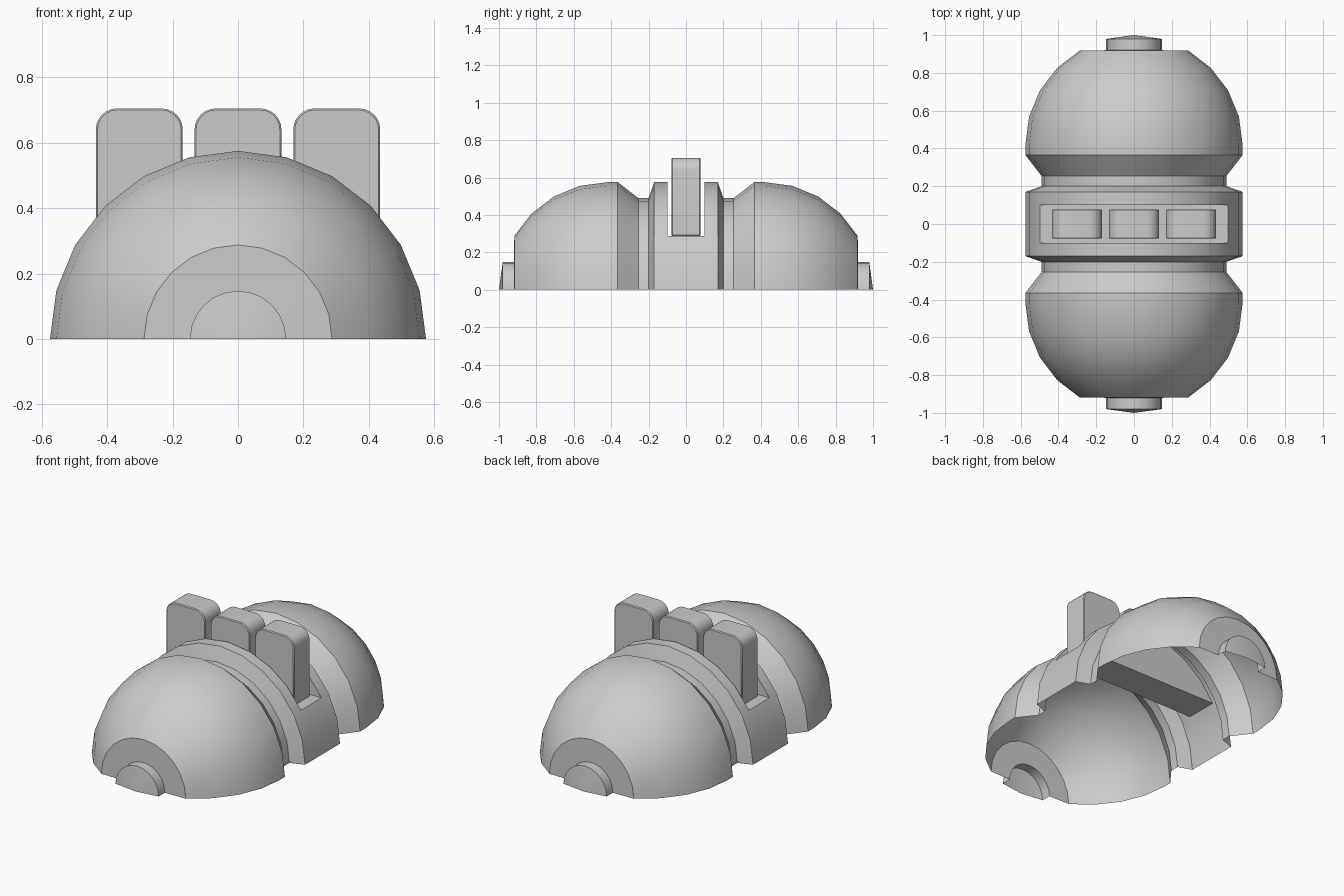
import bpy, bmesh
from math import sin, cos, radians

old = bpy.data.objects.get("Cube")
if old:
    bpy.data.objects.remove(old)

grey = bpy.data.materials.new("light grey")
grey.use_nodes = True
grey.diffuse_color = (0.6, 0.6, 0.6, 1)
grey.node_tree.nodes["Principled BSDF"].inputs["Base Color"].default_value = (0.6, 0.6, 0.6, 1)

RADIUS = 0.575        # dome and band radius
DOME_Y = 0.42         # centre of each rounded end
SLOT_Y = 0.1          # half width of the slot
STEPS = 12            # sides of the half turn
SLOT_FLOOR = RADIUS * sin(radians(30))


def make_object(name, bm):
    mesh = bpy.data.meshes.new(name)
    bm.to_mesh(mesh)
    bm.free()
    mesh.materials.append(grey)
    ob = bpy.data.objects.new(name, mesh)
    bpy.context.collection.objects.link(ob)
    return ob


def smooth(ob):
    bpy.ops.object.select_all(action='DESELECT')
    ob.select_set(True)
    bpy.context.view_layer.objects.active = ob
    bpy.ops.object.shade_smooth_by_angle(angle=radians(28))


# Half profile (y, radius): end knob, rounded end, neck groove, slotted band
half = [(-1, 0), (-0.98, 0.147), (-0.92, 0.147)]
half += [(-DOME_Y - RADIUS * sin(radians(a)), RADIUS * cos(radians(a)))
         for a in range(60, -1, -15)]
half += [(-0.365, RADIUS), (-0.255, 0.49), (-0.2, 0.49), (-0.17, RADIUS), (-SLOT_Y, RADIUS)]
profile = half + [(-y, r) for y, r in reversed(half)]

# Body shell: half turn about the long axis, open underneath
bm = bmesh.new()
rings = []
for y, r in profile:
    angles = [radians(180 * i / STEPS) for i in range(STEPS + 1)]
    rings.append([bm.verts.new((r * cos(a), y, r * sin(a))) for a in angles])
slot_ring = len(half) - 1
first, last = 2, STEPS - 2
for j in range(len(rings) - 1):
    a, b = rings[j], rings[j + 1]
    for i in range(STEPS):
        if j == slot_ring and first <= i < last:
            continue
        bm.faces.new((a[i], b[i], b[i + 1], a[i + 1]))

# Slot walls and floor
front, back = rings[slot_ring], rings[slot_ring + 1]
bm.faces.new(front[first:last + 1][::-1])
bm.faces.new(back[first:last + 1])
bm.faces.new((front[first], back[first], back[last], front[last]))
bmesh.ops.remove_doubles(bm, verts=bm.verts, dist=0.0001)
smooth(make_object("body_shell", bm))


# Upright blocks with rounded top corners
def block(name, x):
    bm = bmesh.new()
    bmesh.ops.create_cube(bm, size=1)
    top = 0.705
    for v in bm.verts:
        v.co.x = x + v.co.x * 0.266
        v.co.y *= 0.156
        v.co.z = top if v.co.z > 0 else SLOT_FLOOR
    corners = [e for e in bm.edges
               if all(v.co.z > 0.5 for v in e.verts)
               and abs(e.verts[0].co.x - e.verts[1].co.x) < 0.01]
    bmesh.ops.bevel(bm, geom=corners, offset=0.065, segments=6, profile=0.5, affect='EDGES')
    ob = make_object(name, bm)
    mod = ob.modifiers.new("soft edges", 'BEVEL')
    mod.width = 0.005
    mod.segments = 1
    mod.limit_method = 'ANGLE'
    mod.angle_limit = radians(40)
    smooth(ob)


for name, x in (("right_block", -0.302), ("middle_block", 0), ("left_block", 0.302)):
    block(name, x)
